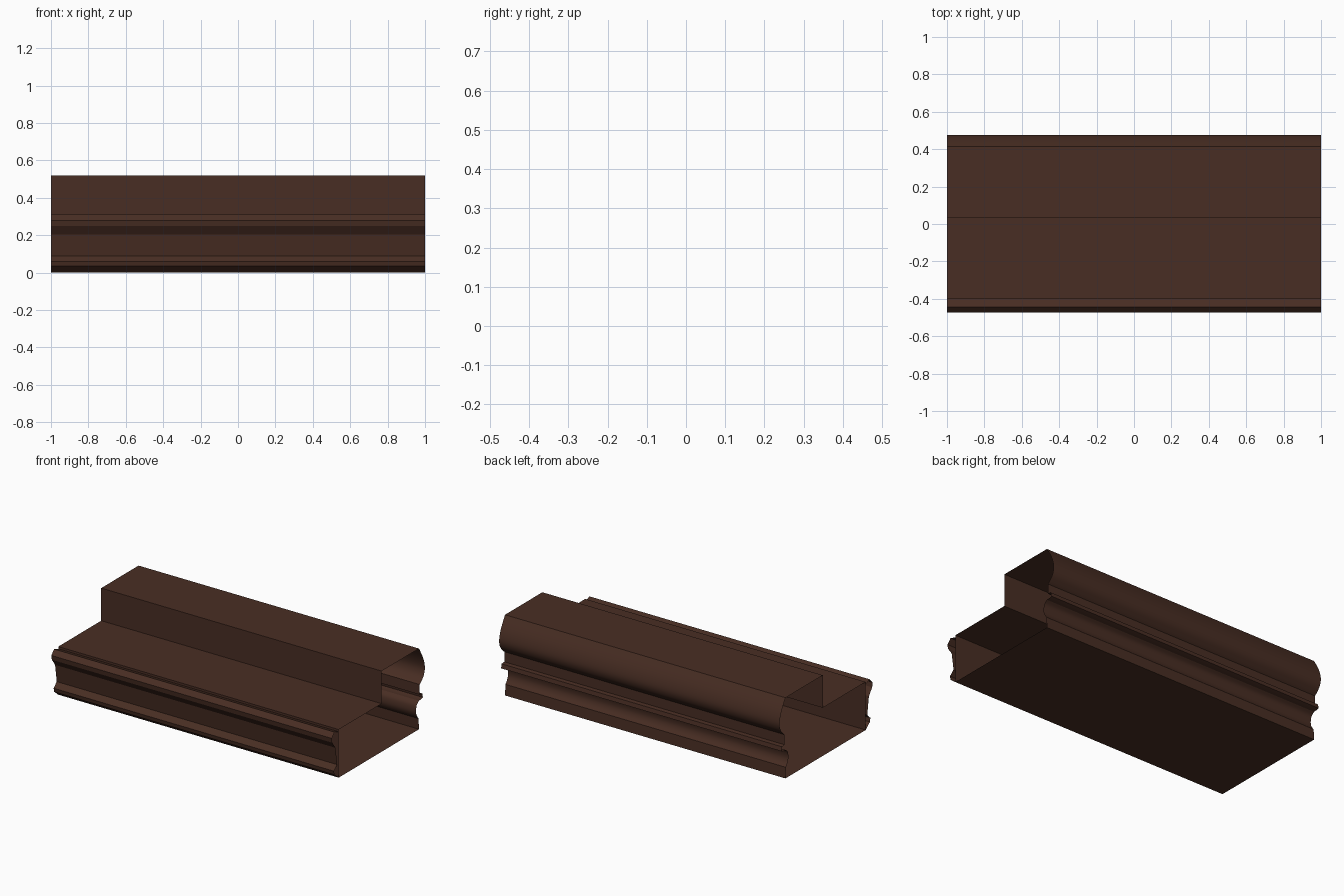
import bpy, math

if "Cube" in bpy.data.objects:
    bpy.data.objects.remove(bpy.data.objects["Cube"])

brown = bpy.data.materials.new("dark_brown_wood")
brown.diffuse_color = (0.066, 0.027, 0.017, 1)
brown.use_nodes = True
brown.node_tree.nodes["Principled BSDF"].inputs["Base Color"].default_value = brown.diffuse_color


def spline(pts, n=4):
    """Smooth Catmull-Rom run through a few profile points."""
    out = []
    p = [pts[0]] + pts + [pts[-1]]
    for i in range(1, len(p) - 2):
        a, b, c, d = p[i - 1:i + 3]
        for k in range(n):
            t = k / n
            out.append(tuple(0.5 * (2 * b[j] + (c[j] - a[j]) * t
                       + (2 * a[j] - 5 * b[j] + 4 * c[j] - d[j]) * t * t
                       + (3 * b[j] - a[j] - 3 * c[j] + d[j]) * t ** 3) for j in (0, 1)))
    return out + [pts[-1]]


def extrude(name, profile, closed=False):
    """Sweep a (y, z) profile along x, leaving the ends open."""
    n = len(profile)
    verts = [(x, y, z) for y, z in profile for x in (-1, 1)]
    faces = []
    for i in range(n if closed else n - 1):
        j = (i + 1) % n
        faces.append((2 * i, 2 * i + 1, 2 * j + 1, 2 * j))
    me = bpy.data.meshes.new(name)
    me.from_pydata(verts, [], faces)
    me.materials.append(brown)
    ob = bpy.data.objects.new(name, me)
    bpy.context.collection.objects.link(ob)
    bpy.context.view_layer.objects.active = ob
    bpy.ops.object.select_all(action='DESELECT')
    ob.select_set(True)
    bpy.ops.object.shade_smooth_by_angle(angle=math.radians(25))
    return ob


# Rounded crown and lower cove of the back
crown = spline([(0.415, 0.52), (0.457, 0.445), (0.475, 0.38), (0.466, 0.333),
                (0.44, 0.30), (0.423, 0.285)])
cove = spline([(0.415, 0.184), (0.392, 0.163), (0.385, 0.125), (0.393, 0.095),
               (0.411, 0.07)])

# Stepped body: front wall, tread, riser, top, moulded back, floor
body = [(-0.402, 0.0), (-0.402, 0.31), (0.035, 0.31), (0.035, 0.52)]
body += crown
body += [(0.423, 0.22), (0.45, 0.217), (0.455, 0.19), (0.44, 0.185)]  # bead
body += cove
body += [(0.415, 0.0)]
extrude("stepped_body", body, closed=True)

# Front moulding strip: base bead, leaning face, nosing
extrude("front_moulding", [(-0.402, 0.0), (-0.445, 0.035), (-0.45, 0.06), (-0.418, 0.09),
                           (-0.435, 0.205), (-0.468, 0.25), (-0.473, 0.28),
                           (-0.445, 0.31), (-0.402, 0.296)])
